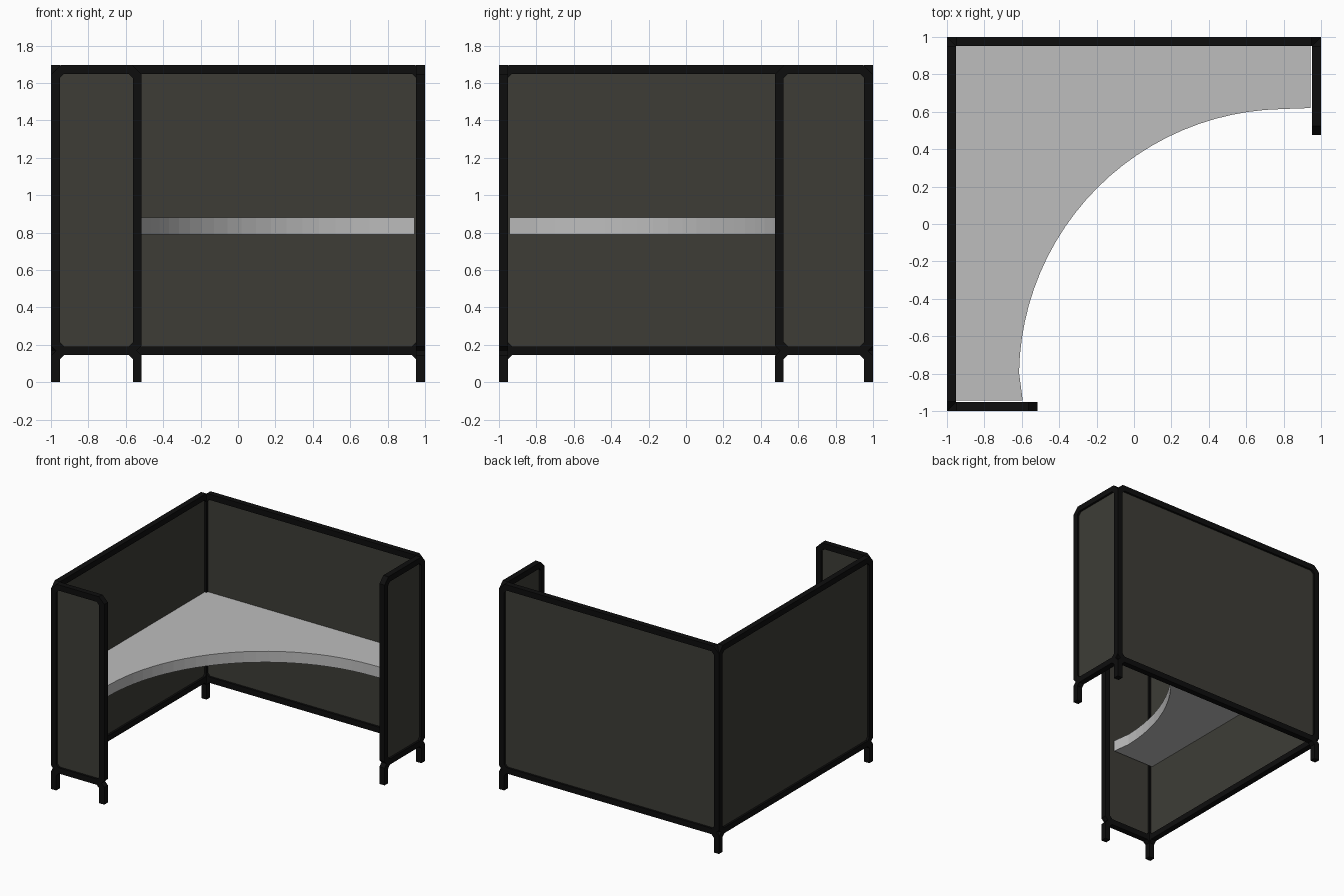
import bpy, bmesh, math
from mathutils import Matrix, Vector

if "Cube" in bpy.data.objects:
    bpy.data.objects.remove(bpy.data.objects["Cube"], do_unlink=True)

BAR = 0.047                    # frame bar width
CUT = 0.05                     # outer corner chamfer
INNER_CUT = CUT - BAR * (2 - math.sqrt(2))
LOW, HIGH = 0.145, 1.695       # frame bottom and top


def material(name, rgb):
    mat = bpy.data.materials.new(name)
    mat.use_nodes = True
    mat.diffuse_color = (*rgb, 1)
    mat.node_tree.nodes["Principled BSDF"].inputs["Base Color"].default_value = (*rgb, 1)
    return mat


BLACK = material("frame_black", (0.004, 0.004, 0.004))
FABRIC = material("panel_olive_grey", (0.047, 0.046, 0.037))
GREY = material("desk_light_grey", (0.51, 0.51, 0.51))


def extrude(bm, faces, depth):
    ext = bmesh.ops.extrude_face_region(bm, geom=faces)
    moved = [g for g in ext["geom"] if isinstance(g, bmesh.types.BMVert)]
    bmesh.ops.translate(bm, verts=moved, vec=(0, 0, depth))


def prism(bm, points, depth, base=0.0):
    face = bm.faces.new([bm.verts.new((x, y, base)) for x, y in points])
    extrude(bm, [face], depth)


def finish(bm, name, mat, matrix=Matrix()):
    bmesh.ops.recalc_face_normals(bm, faces=bm.faces)
    bm.transform(matrix)
    mesh = bpy.data.meshes.new(name)
    bm.to_mesh(mesh)
    bm.free()
    mesh.materials.append(mat)
    obj = bpy.data.objects.new(name, mesh)
    bpy.context.collection.objects.link(obj)
    return obj


def chamfered_rect(u0, v0, u1, v1, c):
    return [(u0 + c, v0), (u1 - c, v0), (u1, v0 + c), (u1, v1 - c),
            (u1 - c, v1), (u0 + c, v1), (u0, v1 - c), (u0, v0 + c)]


def screen(name, start, end, centre, along_x):
    """Framed panel with two legs; profile drawn in (length, height)."""
    if along_x:
        cols = (Vector((1, 0, 0)), Vector((0, 0, 1)), Vector((0, 1, 0)))
        origin = Vector((0, centre, 0))
    else:
        cols = (Vector((0, 1, 0)), Vector((0, 0, 1)), Vector((1, 0, 0)))
        origin = Vector((centre, 0, 0))
    place = Matrix(cols).transposed().to_4x4()
    place.translation = origin

    # chamfered frame loop
    outer = chamfered_rect(start, LOW, end, HIGH, CUT)
    inner = chamfered_rect(start + BAR, LOW + BAR, end - BAR, HIGH - BAR, INNER_CUT)
    bm = bmesh.new()
    a, b = [[bm.verts.new((u, v, -BAR / 2)) for u, v in ring] for ring in (outer, inner)]
    faces = [bm.faces.new((a[i - 1], a[i], b[i], b[i - 1])) for i in range(8)]
    extrude(bm, faces, BAR)
    finish(bm, name + "_frame", BLACK, place)

    # legs that bend inward into the bottom rail
    rail_top = LOW + BAR
    leg = [(0, 0), (BAR, 0), (BAR, LOW - INNER_CUT), (BAR + INNER_CUT, LOW),
           (2 * CUT, LOW), (2 * CUT, rail_top), (CUT, rail_top), (0, rail_top - CUT)]
    bm = bmesh.new()
    for edge, sign in ((start, 1), (end, -1)):
        prism(bm, [(edge + sign * u, v) for u, v in leg], BAR, -BAR / 2)
    finish(bm, name + "_legs", BLACK, place)

    # thin fabric infill, tucked into the frame
    bm = bmesh.new()
    m = BAR / 2
    prism(bm, chamfered_rect(start + m, LOW + m, end - m, HIGH - m, CUT / 2), 0.012, -0.006)
    finish(bm, name + "_panel", FABRIC, place)


SIDE = 1 - BAR / 2
screen("back_screen", -1, 1, SIDE, True)
screen("right_screen", -1, 1, -SIDE, False)
screen("front_wing", -1, -0.515, -SIDE, True)
screen("left_wing", 0.475, 1, SIDE, False)

# corner desk with a concave front edge
C, R, END, BACK = 0.82, 1.435, 0.943, 0.97
STEPS = 24
arc = []
for i in range(STEPS + 1):
    t = math.radians(91 + 88 * i / STEPS)
    arc.append((C + R * math.cos(t), -C + R * math.sin(t)))
outline = [(-BACK, -END), (-BACK, BACK), (END, BACK), (END, 0.62)]
outline += arc + [(-0.595, -END)]
bm = bmesh.new()
prism(bm, outline, 0.09, 0.79)
finish(bm, "corner_desk", GREY)
